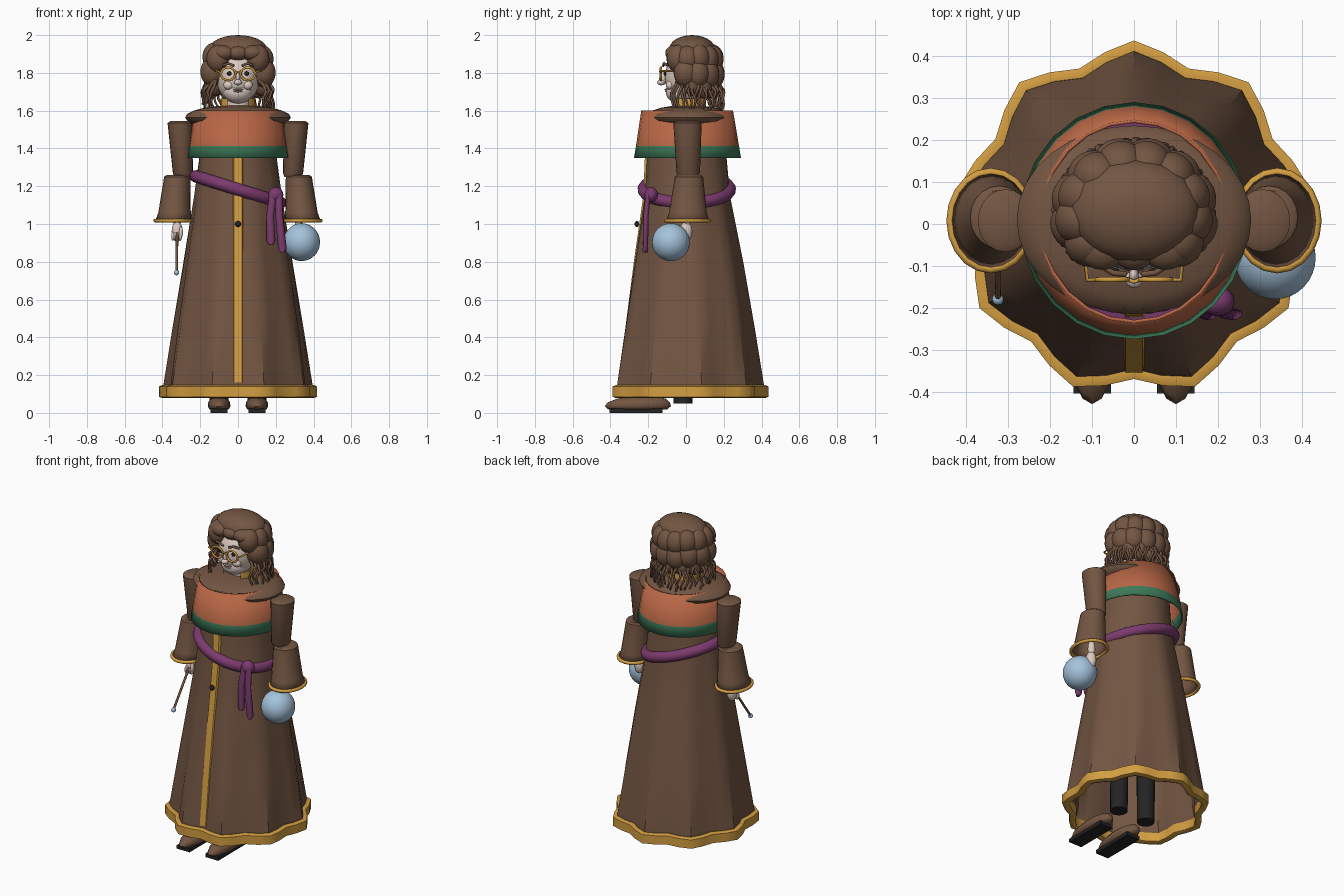
import bpy, bmesh, math, random
from math import sin, cos, pi, radians
from mathutils import Vector

if "Cube" in bpy.data.objects:
    bpy.data.objects.remove(bpy.data.objects["Cube"])

random.seed(4)


def material(name, rgb):
    m = bpy.data.materials.new(name)
    m.diffuse_color = (*rgb, 1)
    m.use_nodes = True
    m.node_tree.nodes["Principled BSDF"].inputs["Base Color"].default_value = m.diffuse_color
    return m


BROWN = material("brown cloth", (.17, .092, .055))
ORANGE = material("orange cloth", (.48, .135, .06))
GREEN = material("green cloth", (.047, .19, .10))
GOLD = material("gold trim", (.65, .34, .053))
PURPLE = material("purple sash", (.20, .043, .155))
BLUE = material("pale blue glass", (.376, .546, .716))
SKIN = material("pale skin", (.72, .60, .54))
BLACK = material("black", (.017, .017, .017))
LIP = material("lip", (.42, .27, .23))


def finish(name, bm, mats, angle=35):
    bmesh.ops.recalc_face_normals(bm, faces=bm.faces)
    me = bpy.data.meshes.new(name)
    bm.to_mesh(me)
    bm.free()
    for m in mats if isinstance(mats, list) else [mats]:
        me.materials.append(m)
    me.shade_smooth()
    me.set_sharp_from_angle(angle=radians(angle))
    ob = bpy.data.objects.new(name, me)
    bpy.context.collection.objects.link(ob)
    return ob


def loft(name, rings, mat, n=24, caps=True, wall=0, wave=None, closed=False, angle=35):
    """Rings are (cx, cy, z, rx, ry); wave gives a radius offset per angle and ring."""
    bm = bmesh.new()
    loops = []
    for i, (cx, cy, z, rx, ry) in enumerate(rings):
        loop = []
        for k in range(n):
            a = pi / 2 + 2 * pi * k / n
            w = wave(a, i) if wave else 0
            loop.append(bm.verts.new((cx + (rx + w) * cos(a), cy + (ry + w) * sin(a), z)))
        loops.append(loop)
    pairs = list(zip(loops, loops[1:])) + ([(loops[-1], loops[0])] if closed else [])
    for lo, hi in pairs:
        for k in range(n):
            bm.faces.new((lo[k], lo[(k + 1) % n], hi[(k + 1) % n], hi[k]))
    if caps and not closed:
        bm.faces.new(loops[0])
        bm.faces.new(loops[-1])
    ob = finish(name, bm, mat, angle)
    if wall:
        mod = ob.modifiers.new("thickness", 'SOLIDIFY')
        mod.thickness = wall
        mod.offset = -1
    return ob


def blobs(name, items, mat, seg=20):
    """Ellipsoids as (centre, radii)."""
    bm = bmesh.new()
    for c, r in items:
        vs = bmesh.ops.create_uvsphere(bm, u_segments=seg, v_segments=seg * 3 // 5, radius=1)["verts"]
        for v in vs:
            v.co = Vector(v.co[i] * r[i] + c[i] for i in range(3))
    return finish(name, bm, mat, 60)


def tubes(name, paths, radius, mat, cyclic=False, taper=1.0, res=3):
    cu = bpy.data.curves.new(name, 'CURVE')
    cu.dimensions = '3D'
    cu.bevel_depth = radius
    cu.bevel_resolution = res
    cu.use_fill_caps = True
    cu.materials.append(mat)
    for path in paths:
        s = cu.splines.new('POLY')
        s.points.add(len(path) - 1)
        s.use_cyclic_u = cyclic
        s.use_smooth = True
        for i, (p, co) in enumerate(zip(s.points, path)):
            p.co = (*co, 1)
            p.radius = 1 + (taper - 1) * i / (len(path) - 1)
    ob = bpy.data.objects.new(name, cu)
    bpy.context.collection.objects.link(ob)
    return ob


def ring(cx, cy, cz, rx, rz, n=20):
    return [(cx + rx * cos(2 * pi * k / n), cy, cz + rz * sin(2 * pi * k / n)) for k in range(n)]


# Robe: nine soft folds that deepen towards the hem
robe_rings = [(0, .012, .09, .385, .385), (0, .012, .16, .378, .378), (0, .012, .45, .338, .338),
              (0, .01, .8, .285, .285), (0, .005, 1.15, .232, .225), (0, .003, 1.35, .205, .212),
              (0, .003, 1.59, .19, .2)]
fold = [.022, .021, .014, .008, .003, 0, 0]
loft("robe", robe_rings, BROWN, 36, False, .012, lambda a, i: fold[i] * cos(9 * (a - pi / 2)))
hem = [(0, .012, .078, .383, .383), (0, .012, .085, .404, .404), (0, .012, .14, .404, .404),
       (0, .012, .148, .383, .383), (0, .012, .14, .365, .365), (0, .012, .085, .365, .365)]
loft("hem_trim", hem, GOLD, 36, closed=True, wave=lambda a, i: .022 * cos(9 * (a - pi / 2)), angle=50)
loft("shoulder_yoke", [(0, .01, 1.565 + .065 * sin(t), .28 * cos(t), .225 * cos(t))
                       for t in [radians(d) for d in range(-85, 86, 17)]], BROWN, 32)

# Front band following the robe surface
bm = bmesh.new()
rows = []
for i, (cx, cy, z, rx, ry) in enumerate(robe_rings[1:], 1):
    y = cy - ry + fold[i] - .009
    rows.append([bm.verts.new((x, y + d, z)) for x, d in ((-.028, .012), (-.02, 0), (.02, 0), (.028, .012))])
for lo, hi in zip(rows, rows[1:]):
    for k in range(3):
        bm.faces.new((lo[k], lo[k + 1], hi[k + 1], hi[k]))
finish("front_band", bm, GOLD)
blobs("front_button", [((0, -.26, 1.0), (.016, .012, .016))], BLACK, 12)

# Shoulder cape with a contrasting border
cape = loft("cape", [(0, .008, 1.35, .273, .283), (0, .008, 1.412, .262, .273), (0, .006, 1.6, .228, .243)],
            [ORANGE, GREEN], 24, False, .008)
for p in cape.data.polygons:
    p.material_index = 1 if p.center.z < 1.41 else 0

# Sash with a slight sideways tilt, knot and two tails
tubes("sash", [[(.225 * cos(a), .004 + .228 * sin(a), 1.183 - .07 * cos(a))
                for a in [2 * pi * k / 40 for k in range(40)]]], .033, PURPLE, True)
blobs("sash_knot", [((.2, -.185, 1.155), (.04, .035, .04))], PURPLE)
for name, xs, zb in (("sash_tail_short", (.175, .17, .175), .89), ("sash_tail_long", (.205, .218, .235), .85)):
    loft(name, [(x, y, z, r, .014) for x, y, z, r in (
        (xs[0] + .01, -.2, 1.16, .02), (xs[1], -.212, 1.04, .02), (xs[2], -.215, zb + .02, .023),
        (xs[2], -.216, zb, .01))], PURPLE, 12, angle=60)

# Arms, flared sleeves, cuffs and hands
for side, s in (("right", -1), ("left", 1)):
    loft(side + "_upper_arm", [(s * .29, .012, 1.25, .045, .05), (s * .292, .012, 1.27, .053, .062),
                               (s * .307, .008, 1.535, .066, .075), (s * .305, .008, 1.545, .05, .06)],
         BROWN, 20, angle=50)
    loft(side + "_sleeve", [(s * .342, .008, 1.02, .095, .114), (s * .336, .01, 1.06, .086, .10),
                            (s * .322, .016, 1.25, .069, .075), (s * .32, .016, 1.258, .06, .065),
                            (s * .32, .016, 1.26, .004, .004)], BROWN, 20, False, .008)
    tubes(side + "_cuff_trim", [[(s * .342 + .096 * cos(a), .008 + .116 * sin(a), 1.018)
                                 for a in [2 * pi * k / 20 for k in range(20)]]], .010, GOLD, True)
    blobs(side + "_hand", [((s * .322, .0, .96), (.03, .034, .055)), ((s * .322, .005, 1.03), (.022, .022, .06)),
                           ((s * .302, -.025, .955), (.011, .014, .032))]
          + [((s * .325 + (k - 1.5) * .013, -.022, .935), (.009, .016, .024)) for k in range(4)], SKIN, 14)

# Wand and glass ball
tubes("wand", [[(-.322, .0, .99), (-.325, -.175, .75)]], .007, BROWN)
blobs("wand_tip", [((-.325, -.18, .742), (.014, .014, .014))], BLUE, 12)
blobs("glass_ball", [((.337, -.08, .904), (.097, .10, .10))], BLUE, 32)

# Legs and shoes
for side, s in (("right", -1), ("left", 1)):
    x = s * .1
    loft(side + "_leg", [(x, -.015, .05, .05, .05), (x, -.01, .9, .06, .06)], BLACK, 16)
    loft(side + "_shoe", [(x, -.255, .018, .05, .155), (x, -.255, .035, .06, .175), (x, -.25, .055, .058, .165),
                          (x, -.235, .075, .045, .13), (x, -.23, .083, .02, .09)], BROWN, 16, angle=60)
    bm = bmesh.new()
    bmesh.ops.create_cube(bm, size=1)
    for v in bm.verts:
        v.co = (x + v.co.x * .09, -.265 + v.co.y * .28, .011 + v.co.z * .022)
    finish(side + "_sole", bm, BLACK)

# Head, neck and facial features
blobs("head", [((0, .01, 1.775), (.115, .122, .14)), ((0, -.035, 1.70), (.078, .072, .062))], SKIN, 28)
loft("neck", [(0, .02, 1.58, .065, .065), (0, .02, 1.72, .06, .06)], SKIN, 16)
blobs("nose", [((0, -.122, 1.77), (.012, .02, .035)), ((0, -.132, 1.75), (.021, .021, .016))], SKIN, 14)
blobs("cheeks", [((s * .05, -.085, 1.735), (.028, .022, .024)) for s in (-1, 1)], SKIN, 14)
blobs("mouth", [((0, -.104, 1.712), (.03, .009, .005)), ((0, -.103, 1.702), (.024, .009, .005))], LIP, 14)
blobs("pupils", [((s * .046, -.112, 1.797), (.012, .007, .012)) for s in (-1, 1)], BLACK, 12)
tubes("eyebrows", [[(s * .02, -.12, 1.838), (s * .05, -.117, 1.85), (s * .08, -.098, 1.84)] for s in (-1, 1)],
      .007, BROWN)

# Glasses
tubes("glasses_rims", [ring(s * .052, -.133, 1.795, .038, .034) for s in (-1, 1)], .006, GOLD, True)
tubes("glasses_bars", [[(-.015, -.133, 1.8), (0, -.138, 1.807), (.015, -.133, 1.8)]]
      + [[(s * .088, -.133, 1.80), (s * .112, -.133, 1.81), (s * .125, .01, 1.81)] for s in (-1, 1)], .005, GOLD)

# Standing collar, open at the front
bm = bmesh.new()
prev = None
for k in range(23):
    a = radians(-90 + 38 + k * (360 - 76) / 22)
    cur = [bm.verts.new((r * cos(a), .015 + r * sin(a), z)) for r, z in ((.092, 1.6), (.092, 1.665), (.08, 1.665))]
    if prev:
        for i in range(2):
            bm.faces.new((prev[i], cur[i], cur[i + 1], prev[i + 1]))
    prev = cur
finish("collar", bm, GOLD)

# Hair: crown dome, rings of puffs, hanging wavy strands
puffs = [((0, .032, 1.925), (.155, .122, .075))]
for count, start, span, rx, ry, z, size in ((10, -35, 250, .128, .115, 1.88, .062),
                                            (8, -12, 204, .137, .118, 1.80, .066),
                                            (7, 5, 170, .13, .11, 1.735, .052)):
    for k in range(count):
        a = radians(start + span * k / (count - 1))
        d = random.uniform(-.01, .01)
        puffs.append(((rx * cos(a), .025 + ry * sin(a), z + d), (size, size, size + .012)))
puffs += [((x, -.055, 1.905), (.06, .055, .042)) for x in (-.075, 0, .075)]
blobs("hair", puffs, BROWN, 22)

strands = []
for k in range(38):
    a = radians(-38 + 256 * k / 37)
    low = 1.585 + random.uniform(0, .05)
    phase = random.uniform(0, 6)
    path = []
    for i in range(11):
        t = i / 10
        r = .115 + .055 * min(1, t * 2) + .007 * sin(phase + t * 10)
        b = a + .06 * cos(phase + t * 9)
        path.append((1.08 * r * cos(b), .03 + .97 * r * sin(b), 1.80 + (low - 1.80) * t))
    strands.append(path)
tubes("hair_strands", strands, .0105, BROWN, taper=.5, res=1)
